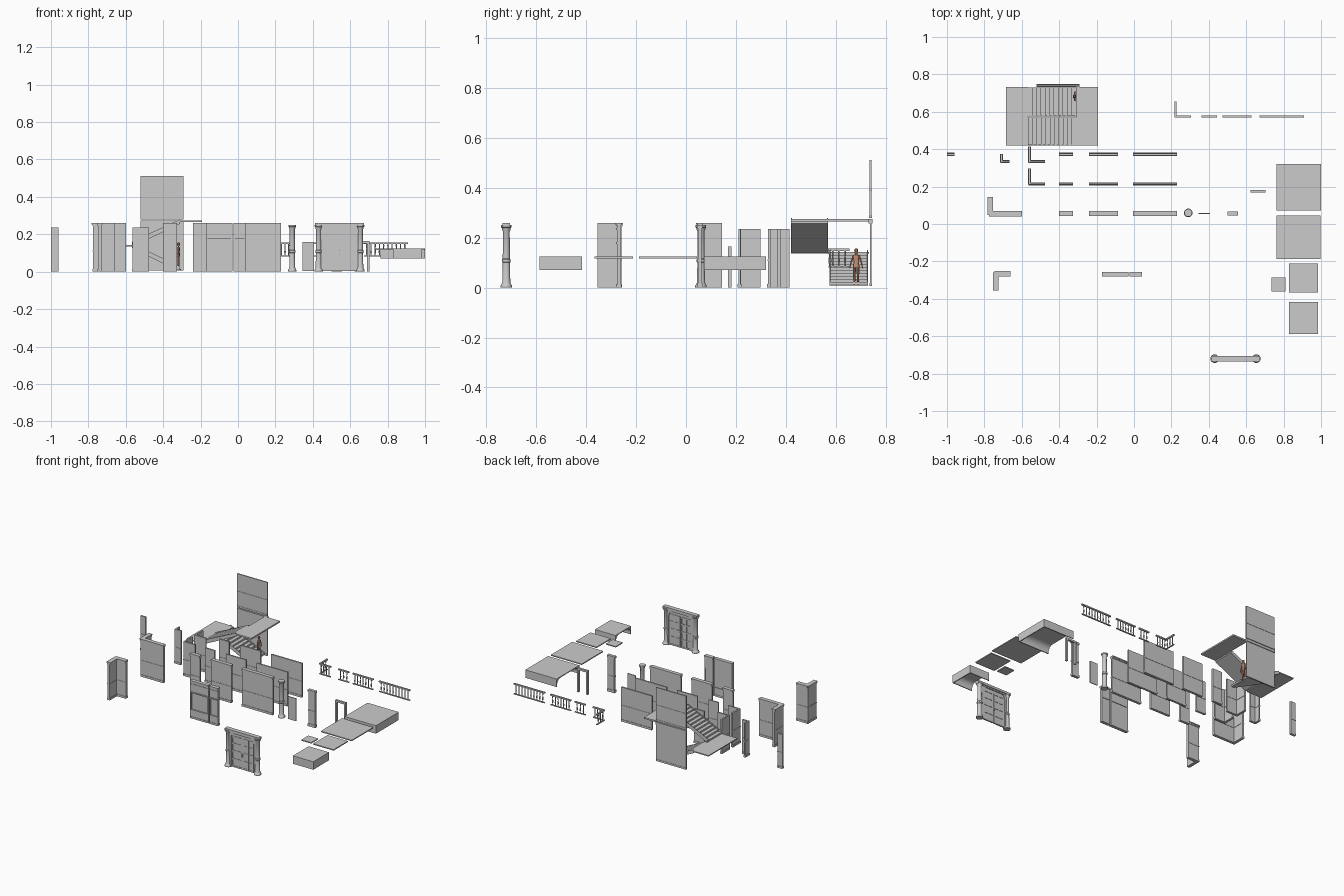
import bpy, bmesh, math
from mathutils import Vector

if "Cube" in bpy.data.objects:
    bpy.data.objects.remove(bpy.data.objects["Cube"])


def finish(name, bm, smooth=False, mat=None):
    bmesh.ops.recalc_face_normals(bm, faces=bm.faces)
    me = bpy.data.meshes.new(name)
    bm.to_mesh(me)
    bm.free()
    ob = bpy.data.objects.new(name, me)
    bpy.context.collection.objects.link(ob)
    if mat:
        me.materials.append(mat)
    if smooth:
        bpy.ops.object.select_all(action='DESELECT')
        ob.select_set(True)
        bpy.context.view_layer.objects.active = ob
        bpy.ops.object.shade_smooth_by_angle()
    return ob


def box(bm, x0, x1, y0, y1, z0, z1):
    vs = bmesh.ops.create_cube(bm, size=1)['verts']
    for v in vs:
        v.co = ((x0 + x1) / 2 + v.co.x * (x1 - x0), (y0 + y1) / 2 + v.co.y * (y1 - y0),
                (z0 + z1) / 2 + v.co.z * (z1 - z0))


def boxes(name, *items):
    bm = bmesh.new()
    for b in items:
        box(bm, *b)
    return finish(name, bm)


def lathe(bm, x, y, prof, n):
    rings = [[bm.verts.new((x + r * math.cos(2 * math.pi * i / n), y + r * math.sin(2 * math.pi * i / n), z))
              for i in range(n)] for r, z in prof]
    for a, b in zip(rings, rings[1:]):
        for i in range(n):
            bm.faces.new((a[i], a[(i + 1) % n], b[(i + 1) % n], b[i]))
    bm.faces.new(rings[0])
    bm.faces.new(rings[-1])


def extrude(bm, pts, vec):
    f = bm.faces.new([bm.verts.new(p) for p in pts])
    g = bmesh.ops.extrude_face_region(bm, geom=[f])['geom']
    bmesh.ops.translate(bm, vec=vec, verts=[v for v in g if isinstance(v, bmesh.types.BMVert)])


def slabs(x0, x1, y0, y1, h, cornice, px=0, py=1):
    """wall body with skirting, rail and cornice; px/py say which sides carry trim"""
    def grow(d, z0, z1):
        return (x0 - d * px, x1 + d * px, y0 - d * py, y1 + d * py, z0, z1)
    out = [(x0, x1, y0, y1, 0.004, h), grow(.003, 0, .014), grow(.002, .107, .113)]
    if cornice:
        out += [grow(.004, h - .016, h - .008), grow(.007, h - .008, h)]
    return out


# straight wall panels in three rows
for row, y0, y1, h, cor in (("outer", .05, .062, .26, True), ("middle", .21, .219, .235, False),
                            ("inner", .367, .378, .235, False)):
    for size, x0, x1 in (("narrow", -.4, -.325), ("medium", -.24, -.085), ("wide", -.005, .23)):
        boxes(f"{row}_wall_{size}", *slabs(x0, x1, y0, y1, h, cor))
boxes("wall_strip", *slabs(-1, -.96, .367, .378, .235, False))

# L-shaped corner walls: x range, corner y, arm end y
for name, x0, x1, y, ye, t, h, cor in (
        ("outer_corner", -.775, -.6, .048, .145, .014, .26, True),
        ("middle_corner", -.563, -.475, .21, .298, .01, .235, False),
        ("inner_corner", -.563, -.475, .328, .415, .01, .235, False),
        ("small_corner", -.713, -.665, .328, .375, .01, .235, False),
        ("front_corner", -.747, -.66, -.275, -.355, .016, .26, True)):
    a, b = sorted((y, ye)) if ye > y else (ye, y + t)
    boxes(name, *slabs(x0, x1, y, y + t, h, cor), *slabs(x0, x0 + t, a, b, h, cor, 1, 0))

# shopfront panels with a recessed window field
for name, x0, x1 in (("shopfront_wide", -.17, -.03), ("shopfront_narrow", -.023, .043)):
    y0, y1, w = -.277, -.26, .007
    boxes(name, (x0, x1, y0, y1, 0, .06), (x0, x1, y0, y1, .175, .26),
          (x0, x0 + w, y0, y1, .06, .175), (x1 - w, x1, y0, y1, .06, .175),
          (x0 + w, x1 - w, y0 + .008, y1 - .004, .06, .175),
          (x0, x1, y0 - .004, y1, .175, .183), (x0, x1, y0 - .003, y1, .23, .238),
          (x0, x1, y0 - .005, y1 + .004, .25, .26), (x0, x1, y0 - .003, y1 + .002, 0, .012))

# round columns
COLUMN = [(.023, 0), (.023, .008), (.019, .014), (.016, .022), (.0145, .1), (.0175, .103), (.0175, .113),
          (.0145, .116), (.0135, .225), (.017, .232), (.0175, .238), (.021, .242), (.021, .25)]
bm = bmesh.new()
lathe(bm, .29, .06, COLUMN, 20)
finish("column", bm, True)
for side, x in (("left", .431), ("right", .654)):
    bm = bmesh.new()
    lathe(bm, x, -.72, COLUMN, 20)
    finish(f"gate_column_{side}", bm, True)

# gate: wall with rounded opening, two panelled leaves, lintel
bm = bmesh.new()
xa, xb, zt, r = .455, .63, .235, .03
arc = [(xb - r + r * math.cos(t), zt - r + r * math.sin(t)) for t in [i * math.pi / 12 for i in range(7)]]
arc += [(xa + xb - x, z) for x, z in reversed(arc)]
ring = [(.44, 0), (.44, .25), (.645, .25), (.645, 0), (xb, 0)] + arc + [(xa, 0)]
extrude(bm, [(x, -.728, z) for x, z in ring], Vector((0, .016, 0)))
bmesh.ops.triangulate(bm, faces=[f for f in bm.faces if len(f.verts) > 4])
finish("gate_surround", bm)
bm = bmesh.new()
box(bm, xa, xb, -.722, -.717, .003, zt)
for x0, x1 in ((.458, .541), (.544, .627)):
    for x in (x0, (x0 + x1) / 2 - .004, x1 - .008):
        box(bm, x, x + .008, -.725, -.714, .004, .215)
    for z in (.004, .055, .11, .16, .207):
        box(bm, x0, x1, -.7248, -.7142, z, z + .01)
box(bm, .539, .546, -.731, -.708, .09, .112)
finish("gate_doors", bm)
boxes("gate_lintel", (.422, .663, -.73, -.71, .236, .244), (.412, .673, -.735, -.705, .244, .26))

# small panel, pilaster and door frame
boxes("low_panel", (.345, .405, .053, .058, .004, .16))
boxes("pilaster", (.503, .552, .048, .063, 0, .25), (.499, .556, .045, .066, 0, .018),
      (.499, .556, .045, .066, .236, .25), (.501, .554, .046, .065, .105, .113))
boxes("door_frame", (.622, .634, .168, .182, 0, .165), (.69, .702, .168, .182, 0, .165),
      (.634, .69, .168, .182, .152, .165))

# flat ceiling plates
for name, b in (("ceiling_large", (.762, .998, -.188, .045)), ("ceiling_medium", (.83, .985, -.367, -.212)),
                ("ceiling_small", (.736, .811, -.362, -.287))):
    boxes(name, (*b, .117, .124))

# coved ceiling trays: rounded channel along x, closed at the right
for name, x0, x1, y0, y1, r in (("ceiling_tray_large", .762, 1, .072, .32, .04),
                                ("ceiling_tray_small", .83, .985, -.588, -.417, .035)):
    bm = bmesh.new()
    t, zb, z1 = .006, .07, .125
    yc, zc = y1 - t - r, z1 - t - r
    cove = [(yc + r * math.cos(i * math.pi / 12), zc + r * math.sin(i * math.pi / 12)) for i in range(7)]
    cove += [(y0 + y1 - y, z) for y, z in reversed(cove)]
    outline = [(y0, zb), (y0, z1), (y1, z1), (y1, zb), (y1 - t, zb)] + cove + [(y0 + t, zb)]
    extrude(bm, [(x0, y, z) for y, z in outline], Vector((x1 - x0 - t, 0, 0)))
    box(bm, x1 - t, x1, y0, y1, zb, z1)
    bmesh.ops.triangulate(bm, faces=[f for f in bm.faces if len(f.verts) > 4])
    finish(name, bm)

# balustrades
BALUSTER = [(.003, .086), (.0025, .095), (.0045, .105), (.0025, .125), (.0035, .14), (.003, .147)]


def balustrade(name, *runs):
    bm = bmesh.new()
    for x0, y0, x1, y1 in runs:
        for z0, z1, w in ((.08, .086, .004), (.147, .156, .005)):
            box(bm, x0 - w, x1 + w, y0 - w, y1 + w, z0, z1)
        n = max(2, round((x1 - x0 + y1 - y0) / .022))
        for i in range(n):
            k = (i + .5) / n
            lathe(bm, x0 + (x1 - x0) * k, y0 + (y1 - y0) * k, BALUSTER, 8)
    finish(name, bm, True)


balustrade("balustrade_corner", (.222, .575, .3, .575), (.222, .575, .222, .65))
for name, x0, x1 in (("short", .367, .438), ("medium", .477, .623), ("long", .677, .903)):
    balustrade(f"balustrade_{name}", (x0, .575, x1, .575))

# stair flights: stepped top, sloping underside
N = 11


def flight(name, xs, xe, y0, y1, zs, ze):
    dx, dz = (xe - xs) / N, (ze - zs) / N
    top = []
    for i in range(N):
        top += [(xs + dx * i, zs + dz * (i + 1)), (xs + dx * (i + 1), zs + dz * (i + 1))]
    pts = [(xs, zs)] + top + [(xe, ze - dz - .004), (xs + dx * .8, zs - .002)]
    bm = bmesh.new()
    extrude(bm, [(x, y0, z) for x, z in pts], Vector((0, y1 - y0, 0)))
    bmesh.ops.triangulate(bm, faces=[f for f in bm.faces if len(f.verts) > 4])
    # low stringers on both edges
    for y in (y0, y1 - .004):
        extrude(bm, [(x, y, z) for x, z in ((xs, zs), (xs, zs + .018), (xe, ze + .008), (xe, ze - .014))],
                Vector((0, .004, 0)))
    finish(name, bm)


flight("lower_stairs", -.31, -.567, .575, .73, .01, .143)
flight("upper_stairs", -.567, -.31, .42, .57, .143, .272)
boxes("stair_landing", (-.685, -.567, .42, .733, .136, .143))
boxes("upper_floor", (-.31, -.193, .42, .733, .265, .275))

# tall stair wall in two storeys
boxes("stair_wall_lower", (-.522, -.292, .737, .743, .006, .27), (-.522, -.292, .732, .748, .258, .275),
      (-.522, -.292, .735, .745, .006, .018))
boxes("stair_wall_upper", (-.522, -.292, .736, .744, .28, .512), (-.522, -.292, .734, .746, .28, .292),
      (-.522, -.292, .734, .746, .387, .393))

# scale figure at the foot of the stairs
skin = bpy.data.materials.new("skin")
skin.diffuse_color = (.55, .27, .17, 1)
skin.use_nodes = True
skin.node_tree.nodes["Principled BSDF"].inputs["Base Color"].default_value = skin.diffuse_color
bm = bmesh.new()
X, Y = -.318, .682
lathe(bm, X, Y, [(.012, .08), (.013, .088), (.0095, .103), (.0125, .122), (.011, .13), (.0045, .134), (.004, .139)], 12)
for v in bm.verts:
    v.co.x = X + (v.co.x - X) * .65
lathe(bm, X, Y, [(.003, .135), (.007, .141), (.0085, .148), (.007, .154), (.003, .157)], 10)
for s in (-1, 1):
    limbs = [((0, s * .0065, .084), (0, s * .0075, .045), .0065, .0045),
             ((0, s * .0075, .045), (0, s * .0075, .014), .0048, .003),
             ((0, s * .011, .128), (.001, s * .02, .103), .004, .003),
             ((.001, s * .02, .103), (.004, s * .026, .077), .003, .002)]
    for a, b, ra, rb in limbs:
        a, b = Vector(a), Vector(b)
        d = b - a
        m = d.to_track_quat('Z', 'Y').to_matrix().to_4x4()
        m.translation = (a + b) / 2 + Vector((X, Y, 0))
        bmesh.ops.create_cone(bm, cap_ends=True, segments=8, radius1=ra, radius2=rb, depth=d.length, matrix=m)
    box(bm, X - .005, X + .014, Y + s * .0075 - .003, Y + s * .0075 + .003, .01, .015)
finish("figure", bm, True, skin)
